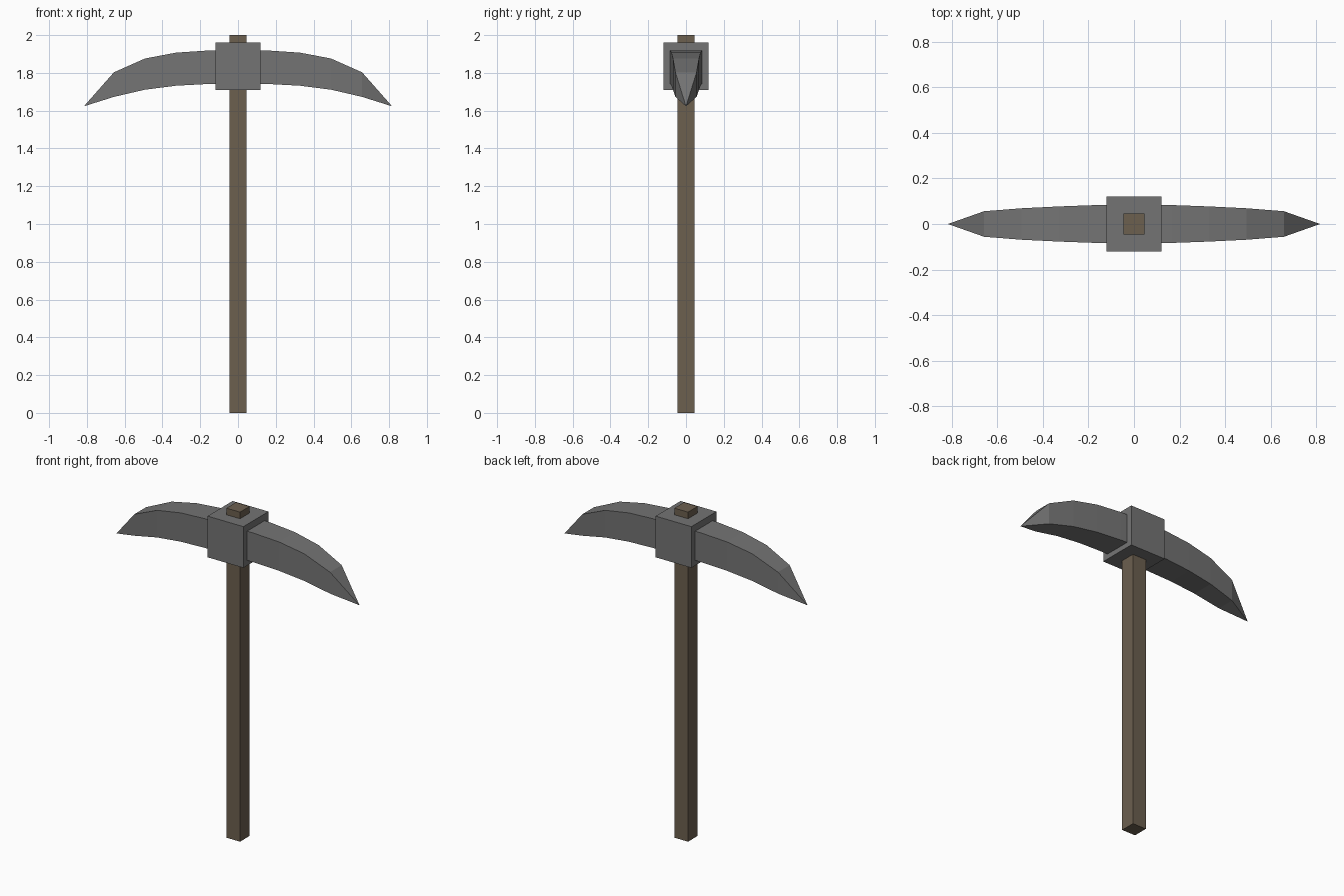
import bpy, bmesh

if "Cube" in bpy.data.objects:
    bpy.data.objects.remove(bpy.data.objects["Cube"])


def material(name, rgb):
    m = bpy.data.materials.new(name)
    m.diffuse_color = (*rgb, 1)
    m.use_nodes = True
    m.node_tree.nodes["Principled BSDF"].inputs["Base Color"].default_value = m.diffuse_color
    return m


def finish(name, bm, mat):
    bmesh.ops.recalc_face_normals(bm, faces=bm.faces)
    mesh = bpy.data.meshes.new(name)
    bm.to_mesh(mesh)
    bm.free()
    mesh.materials.append(mat)
    obj = bpy.data.objects.new(name, mesh)
    bpy.context.collection.objects.link(obj)
    return obj


def box(name, half, z0, z1, mat):
    bm = bmesh.new()
    bmesh.ops.create_cube(bm, size=1)
    bmesh.ops.scale(bm, vec=(2 * half, 2 * half, z1 - z0), verts=bm.verts)
    bmesh.ops.translate(bm, vec=(0, 0, (z0 + z1) / 2), verts=bm.verts)
    return finish(name, bm, mat)


wood = material("brown wood", (0.15, 0.115, 0.078))
iron = material("grey iron", (0.175, 0.175, 0.175))

# Square shaft and the collar around it
box("handle", 0.046, 0, 2, wood)
box("collar", 0.12, 1.71, 1.96, iron)

# Curved blade: rectangular sections (x, half width, bottom, top) ending in a point
half = [(0, 0.087, 1.743, 1.921), (0.165, 0.083, 1.741, 1.918),
        (0.329, 0.077, 1.732, 1.907), (0.493, 0.069, 1.711, 1.876),
        (0.657, 0.056, 1.673, 1.803)]
sections = [(-x, w, b, t) for x, w, b, t in half[:0:-1]] + half
bm = bmesh.new()
rings = [[bm.verts.new((x, y, z)) for y, z in ((-w, b), (w, b), (w, t), (-w, t))]
         for x, w, b, t in sections]
for r, s in zip(rings, rings[1:]):
    for i in range(4):
        j = (i + 1) % 4
        bm.faces.new((r[i], r[j], s[j], s[i]))
for ring, side in ((rings[0], -1), (rings[-1], 1)):
    tip = bm.verts.new((side * 0.816, 0, 1.623))
    for i in range(4):
        bm.faces.new((ring[i], ring[(i + 1) % 4], tip))
finish("blade", bm, iron)
